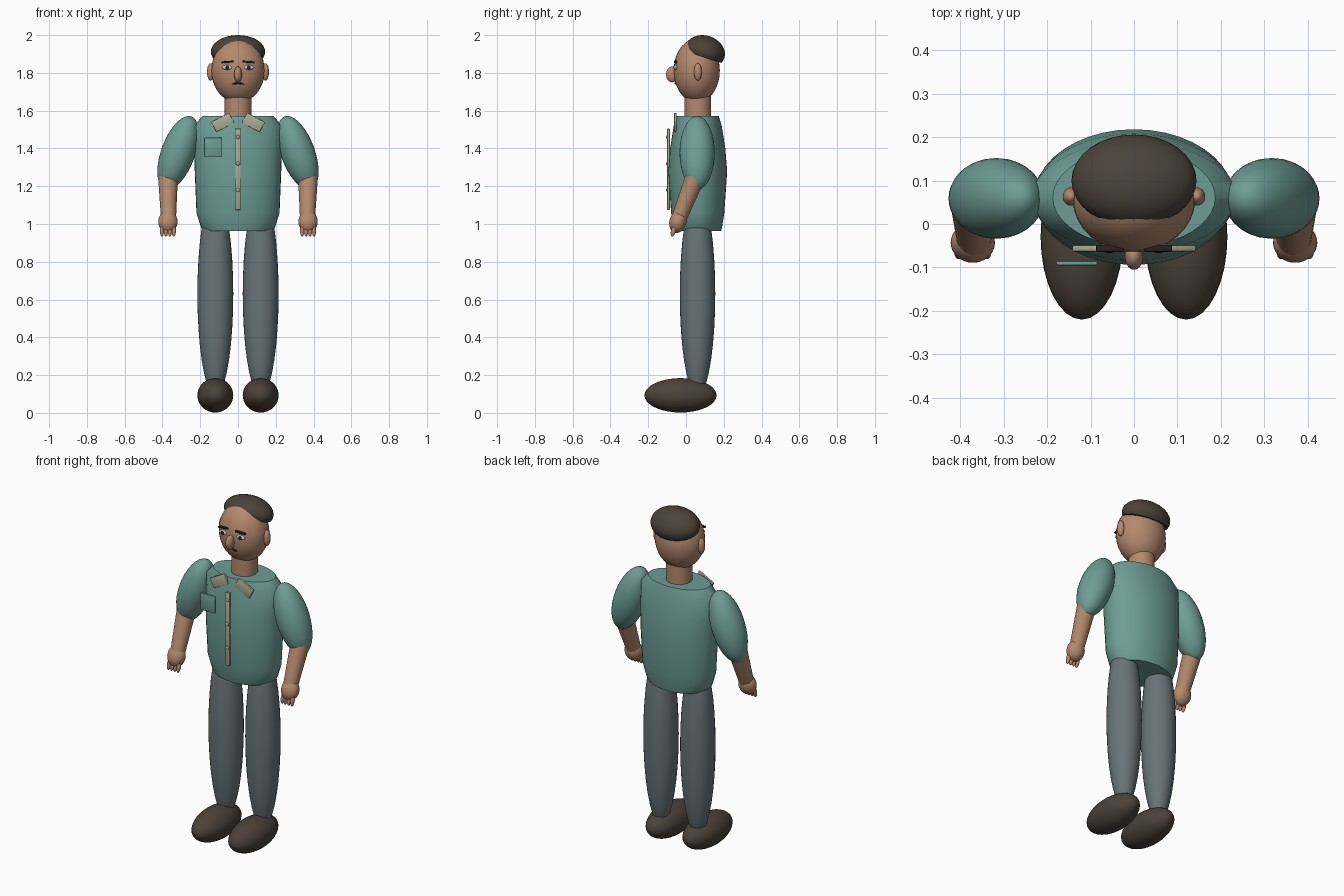
import bpy, bmesh, math
from mathutils import Matrix, Vector, Euler

if "Cube" in bpy.data.objects:
    bpy.data.objects.remove(bpy.data.objects["Cube"])


def material(name, r, g, b):
    m = bpy.data.materials.new(name)
    m.diffuse_color = (r, g, b, 1)
    m.use_nodes = True
    m.node_tree.nodes["Principled BSDF"].inputs["Base Color"].default_value = m.diffuse_color
    return m


SKIN = material("skin", 0.46, 0.25, 0.155)
TEAL = material("teal shirt", 0.155, 0.34, 0.295)
GREY = material("grey trousers", 0.14, 0.175, 0.185)
DARK = material("dark brown", 0.07, 0.055, 0.042)
TAN = material("pale trim", 0.43, 0.42, 0.32)
WHITE = material("eye white", 0.6, 0.62, 0.6)
BLACK = material("near black", 0.02, 0.016, 0.013)


def finish(bm, name, mat, angle=40):
    bmesh.ops.recalc_face_normals(bm, faces=bm.faces)
    me = bpy.data.meshes.new(name)
    bm.to_mesh(me)
    bm.free()
    me.materials.append(mat)
    me.shade_smooth()
    me.set_sharp_from_angle(angle=math.radians(angle))
    ob = bpy.data.objects.new(name, me)
    bpy.context.collection.objects.link(ob)
    return ob


def place(loc, size, rot=(0, 0, 0)):
    r = Euler([math.radians(a) for a in rot]).to_matrix().to_4x4()
    return Matrix.Translation(loc) @ r @ Matrix.Diagonal((*size, 1))


def ellipsoid(name, loc, radii, mat, rot=(0, 0, 0), cut=None):
    bm = bmesh.new()
    bmesh.ops.create_uvsphere(bm, u_segments=32, v_segments=18, radius=1)
    if cut is not None:  # keep only the part above the local height
        bmesh.ops.bisect_plane(bm, geom=bm.verts[:] + bm.edges[:] + bm.faces[:],
                               plane_co=(0, 0, cut), plane_no=(0, 0, 1), clear_inner=True)
        bmesh.ops.holes_fill(bm, edges=[e for e in bm.edges if e.is_boundary])
    bm.transform(place(loc, radii, rot))
    return finish(bm, name, mat)


def box(name, loc, size, mat, rot=(0, 0, 0), bevel=0.003):
    bm = bmesh.new()
    bmesh.ops.create_cube(bm, size=1)
    bm.transform(Matrix.Diagonal((*size, 1)))
    bmesh.ops.bevel(bm, geom=bm.edges[:], offset=bevel, segments=2, affect='EDGES', profile=0.5)
    bm.transform(place(loc, (1, 1, 1), rot))
    return finish(bm, name, mat)


def tube(name, a, b, r1, r2, mat):
    a, b = Vector(a), Vector(b)
    bm = bmesh.new()
    bmesh.ops.create_cone(bm, cap_ends=True, segments=28, radius1=r1, radius2=r2,
                          depth=(b - a).length)
    turn = (b - a).to_track_quat('Z', 'Y').to_matrix().to_4x4()
    bm.transform(Matrix.Translation((a + b) / 2) @ turn)
    return finish(bm, name, mat)


def loft(name, sections, mat, n=40):
    """Stack of ellipses: (z, x radius, y radius, y centre)."""
    bm = bmesh.new()
    rings = [[bm.verts.new((rx * math.cos(2 * math.pi * i / n),
                            cy + ry * math.sin(2 * math.pi * i / n), z)) for i in range(n)]
             for z, rx, ry, cy in sections]
    for lo, hi in zip(rings, rings[1:]):
        for i in range(n):
            j = (i + 1) % n
            bm.faces.new((lo[i], lo[j], hi[j], hi[i]))
    bm.faces.new(rings[0])
    bm.faces.new(rings[-1])
    return finish(bm, name, mat)


# Shirt body
loft("shirt_body", [(0.962, 0.178, 0.122, 0.064), (0.985, 0.197, 0.128, 0.063),
                    (1.06, 0.22, 0.141, 0.062), (1.28, 0.229, 0.156, 0.062),
                    (1.40, 0.232, 0.146, 0.062), (1.52, 0.234, 0.127, 0.062),
                    (1.572, 0.187, 0.112, 0.061)], TEAL)

# Neck, head and hair
tube("neck", (0, 0.062, 1.52), (0, 0.062, 1.70), 0.071, 0.071, SKIN)
ellipsoid("head", (0, 0.057, 1.812), (0.141, 0.122, 0.17), SKIN)
ellipsoid("hair", (0, 0.1, 1.912), (0.144, 0.108, 0.0855), DARK, (-18, 0, 0), cut=-0.345)
ellipsoid("nose", (0, -0.074, 1.792), (0.021, 0.031, 0.042), SKIN)

# Shirt front: placket, buttons, pocket
box("placket", (0, -0.093, 1.29), (0.028, 0.014, 0.43), TAN)
for z in (1.46, 1.32, 1.18):
    ellipsoid("button", (0, -0.1, z), (0.01, 0.005, 0.01), TAN)
box("pocket", (-0.132, -0.09, 1.407), (0.095, 0.01, 0.1), TEAL)

for s, side in ((-1, "left"), (1, "right")):
    # Face details
    ellipsoid(side + "_ear", (s * 0.145, 0.063, 1.805), (0.019, 0.021, 0.046), SKIN)
    ellipsoid(side + "_eye", (s * 0.057, -0.055, 1.829), (0.027, 0.01, 0.013), WHITE)
    ellipsoid(side + "_pupil", (s * 0.057, -0.063, 1.829), (0.011, 0.004, 0.011), BLACK)
    box(side + "_brow", (s * 0.055, -0.056, 1.858), (0.064, 0.016, 0.01), BLACK, (0, s * 4, 0))
    ellipsoid(side + "_mouth_half", (s * 0.013, -0.054, 1.744), (0.018, 0.007, 0.005),
              BLACK, (0, s * 14, 0))

    # Collar flap
    box(side + "_collar", (s * 0.081, -0.056, 1.538), (0.107, 0.014, 0.06), TAN, (0, s * 28, 0))

    # Sleeve, forearm, hand and fingers
    ellipsoid(side + "_sleeve", (s * 0.317, 0.059, 1.377), (0.09, 0.093, 0.205), TEAL,
              (0, -s * 20, 0))
    tube(side + "_forearm", (s * 0.371, 0.062, 1.28), (s * 0.368, -0.037, 1.03),
         0.054, 0.04, SKIN)
    ellipsoid(side + "_hand", (s * 0.371, -0.043, 1.012), (0.051, 0.045, 0.06), SKIN,
              (-15, 0, 0))
    for i in range(4):
        x = s * (0.371 + (i - 1.5) * 0.021)
        ellipsoid(side + "_finger", (x, -0.066, 0.965), (0.011, 0.013, 0.033), SKIN,
                  (-15, 0, 0))

    # Trouser leg and shoe
    ellipsoid(side + "_trouser_leg", (s * 0.12, 0.061, 0.63), (0.095, 0.094, 0.54), GREY)
    ellipsoid(side + "_shoe", (s * 0.12, -0.029, 0.093), (0.095, 0.191, 0.091), DARK)
